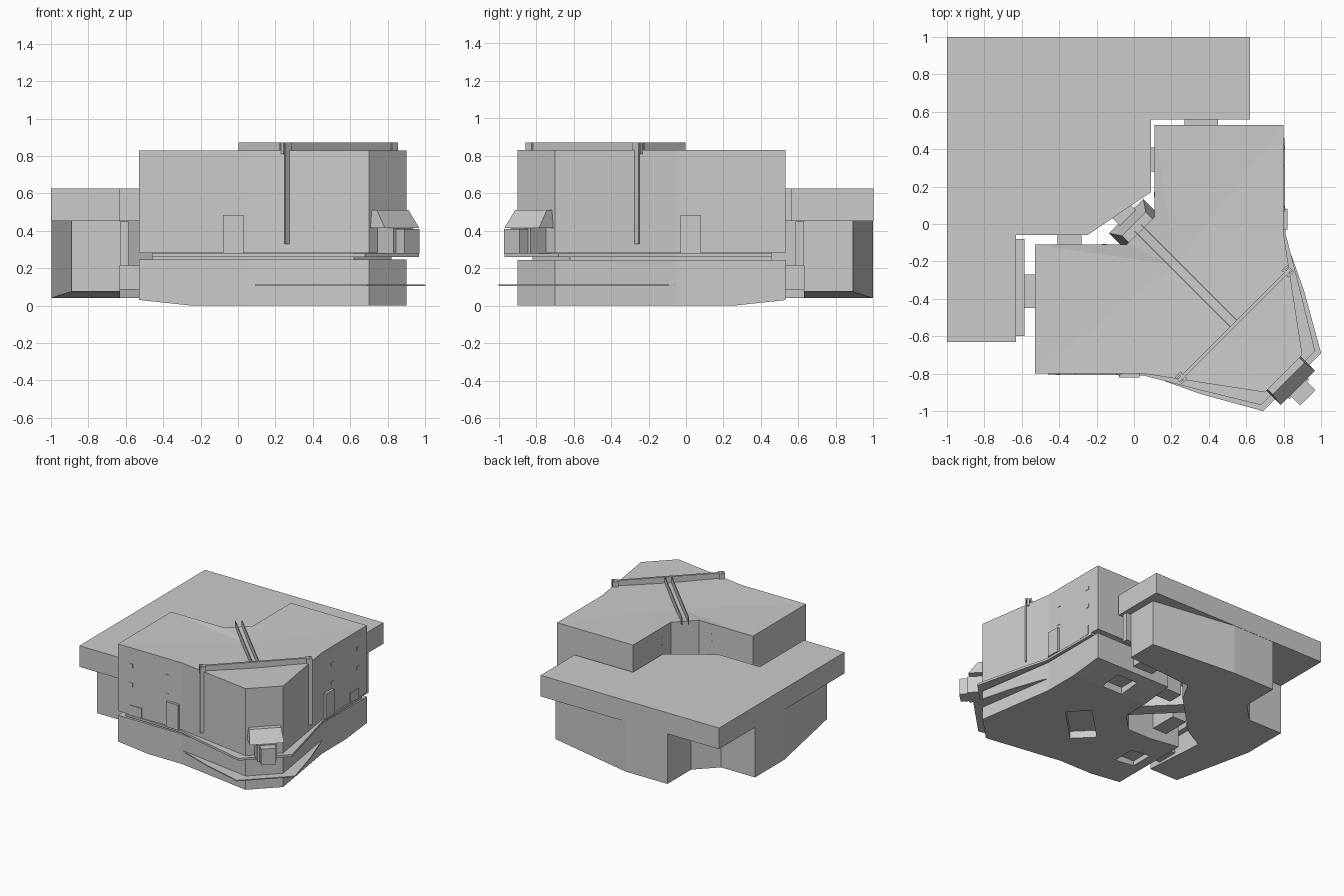
import bpy, bmesh, math
from mathutils import Vector

if "Cube" in bpy.data.objects:
    bpy.data.objects.remove(bpy.data.objects["Cube"])

# ---------- helpers (layout mirrors across the x = -y diagonal) ----------
def flip(p):
    return (-p[1], -p[0]) + tuple(p[2:])

def sym(half):
    return half + [flip(p) for p in reversed(half)]

def finish(bm, name):
    bmesh.ops.recalc_face_normals(bm, faces=bm.faces)
    me = bpy.data.meshes.new(name)
    bm.to_mesh(me)
    bm.free()
    ob = bpy.data.objects.new(name, me)
    bpy.context.collection.objects.link(ob)
    return ob

def loft_bm(lower, upper):
    bm = bmesh.new()
    a = [bm.verts.new(p) for p in lower]
    b = [bm.verts.new(p) for p in upper]
    n = len(a)
    bm.faces.new(a)
    bm.faces.new(b)
    for i in range(n):
        j = (i + 1) % n
        bm.faces.new((a[i], a[j], b[j], b[i]))
    return bm

def prism_bm(pts, z0, z1):
    return loft_bm([(x, y, z0) for x, y in pts], [(x, y, z1) for x, y in pts])

def prism(name, pts, z0, z1):
    return finish(prism_bm(pts, z0, z1), name)

def rect(x0, x1, y0, y1):
    return [(x0, y0), (x1, y0), (x1, y1), (x0, y1)]

def diag(u, v):
    # u runs outward to the front right corner, v runs along the chamfer
    s = math.sqrt(0.5)
    return ((u + v) * s, (v - u) * s)

def drect(u0, u1, v0, v1):
    return [diag(u0, v0), diag(u1, v0), diag(u1, v1), diag(u0, v1)]

def pair(name, pts, z0, z1):
    prism(name + "_left", pts, z0, z1)
    prism(name + "_right", [flip(p) for p in pts], z0, z1)

# ---------- upper hall with faintly dished roof ----------
body = sym([(-.04, -.11), (-.53, -.11), (-.53, -.8), (.05, -.8), (.7, -.9)])
bm = prism_bm(body, .28, .83)
bm.faces.ensure_lookup_table()
roof = max(bm.faces, key=lambda f: f.calc_center_median().z)
res = bmesh.ops.poke(bm, faces=[roof])
res["verts"][0].co = Vector((.22, -.22, .815))
finish(bm, "upper_hall")

# ---------- lower base, rising slightly at both arm ends ----------
bm = prism_bm(body, 0, .245)
for co, no in (((-.25, 0, 0), (1, 0, 0)), ((0, .25, 0), (0, 1, 0))):
    bmesh.ops.bisect_plane(bm, geom=bm.verts[:] + bm.edges[:] + bm.faces[:],
                           plane_co=co, plane_no=no)
for v in bm.verts:
    if v.co.z < .01 and (v.co.x < -.5 or v.co.y > .5):
        v.co.z = .03
base = finish(bm, "lower_base")

# recessed bays on the underside
arm_bay = rect(-.44, -.26, -.53, -.34)
bays = [arm_bay, [flip(p) for p in arm_bay], drect(.3, .5, -.2, .2)]
for i, pts in enumerate(bays):
    cut = prism("bay_cutter_%d" % i, pts, -.1, .06)
    cut.hide_render = True
    cut.display_type = 'WIRE'
    mod = base.modifiers.new("bay", 'BOOLEAN')
    mod.operation = 'DIFFERENCE'
    mod.solver = 'EXACT'
    mod.object = cut

# ---------- neck, walkway and lower skirt ----------
neck = sym([(-.03, -.14), (-.46, -.14), (-.46, -.76), (.05, -.76), (.62, -.82)])
prism("neck", neck, .24, .285)
walk = sym([(-.04, -.11), (-.46, -.12), (-.46, -.805), (.05, -.81), (.36, -.89), (.68, -.968)])
prism("walkway", walk, .26, .278)
skirt = sym([(.0, -.6), (.05, -.8), (.36, -.91), (.69, -1)])
prism("lower_skirt", skirt, .105, .113)

# ---------- roof rails, cross beam and wall ribs ----------
for i, v in enumerate((-.028, .022)):
    prism("roof_rail_%d" % i, drect(.03, .765, v, v + .006), .81, .872)
prism("roof_cross_beam", drect(.752, .77, -.425, .425), .81, .872)
for i, u in enumerate((.735, .775)):
    pair("wall_rib_%d" % i, drect(u, u + .01, -.425, -.38), .33, .872)
pair("wall_rib_back", drect(.735, .785, -.40, -.385), .33, .872)

# ---------- doors, vents and windows ----------
pair("door", rect(-.08, .03, -.82, -.79), .278, .485)
pair("vent", rect(-.42, -.31, -.806, -.79), .28, .36)
for i, x in enumerate((-.41, -.08)):
    for j, z in enumerate((.53, .685)):
        pair("window_%d%d" % (i, j), rect(x - .015, x + .015, -.804, -.79), z - .015, z + .015)
for j, z in enumerate((.68, .74)):
    pair("rear_window_%d" % j, rect(-.17, -.145, -.12, -.107), z - .01, z + .01)

# ---------- entry porch on the chamfered corner ----------
prism("porch", drect(1.1, 1.25, -.075, .075), .278, .415)
prism("porch_front", drect(1.25, 1.315, -.057, .057), .278, .41)
finish(loft_bm([p + (.415,) for p in drect(1.1, 1.24, -.13, .13)],
               [p + (.51,) for p in drect(1.1, 1.17, -.12, .12)]), "porch_hood")

# ---------- rear deck and the annex beneath it ----------
deck = [(-1, 1), (.62, 1), (.62, .56), (.09, .56), (.09, .17),
        (-.25, -.06), (-.63, -.06), (-.63, -.63), (-1, -.63)]
prism("rear_deck", deck, .452, .625)
annex = sym([(-.53, .69), (-.53, .998), (-.15, .998), (.56, .89), (.56, .63),
             (0, .63), (-.1, .45)])
bm = prism_bm(annex, .04, .455)
for v in bm.verts:
    if v.co.z < .1 and (v.co.x > .5 or v.co.y < -.5):
        v.co.z = .075
finish(bm, "rear_annex")
pair("annex_side_step", rect(-.63, -.585, -.6, -.08), .215, .45)

# ---------- bridges joining hall and annex ----------
pair("end_bridge", rect(-.65, -.52, -.45, -.27), .085, .215)
pair("inner_bridge", rect(-.41, -.28, -.13, .12), .1, .28)
prism("corner_bridge", drect(-.4, .06, -.06, .06), .1, .26)
finish(loft_bm([p + (.2,) for p in drect(-.06, .07, -.13, .13)],
               [p + (.45,) for p in drect(.0, .07, -.09, .09)]), "inner_corner_hood")
